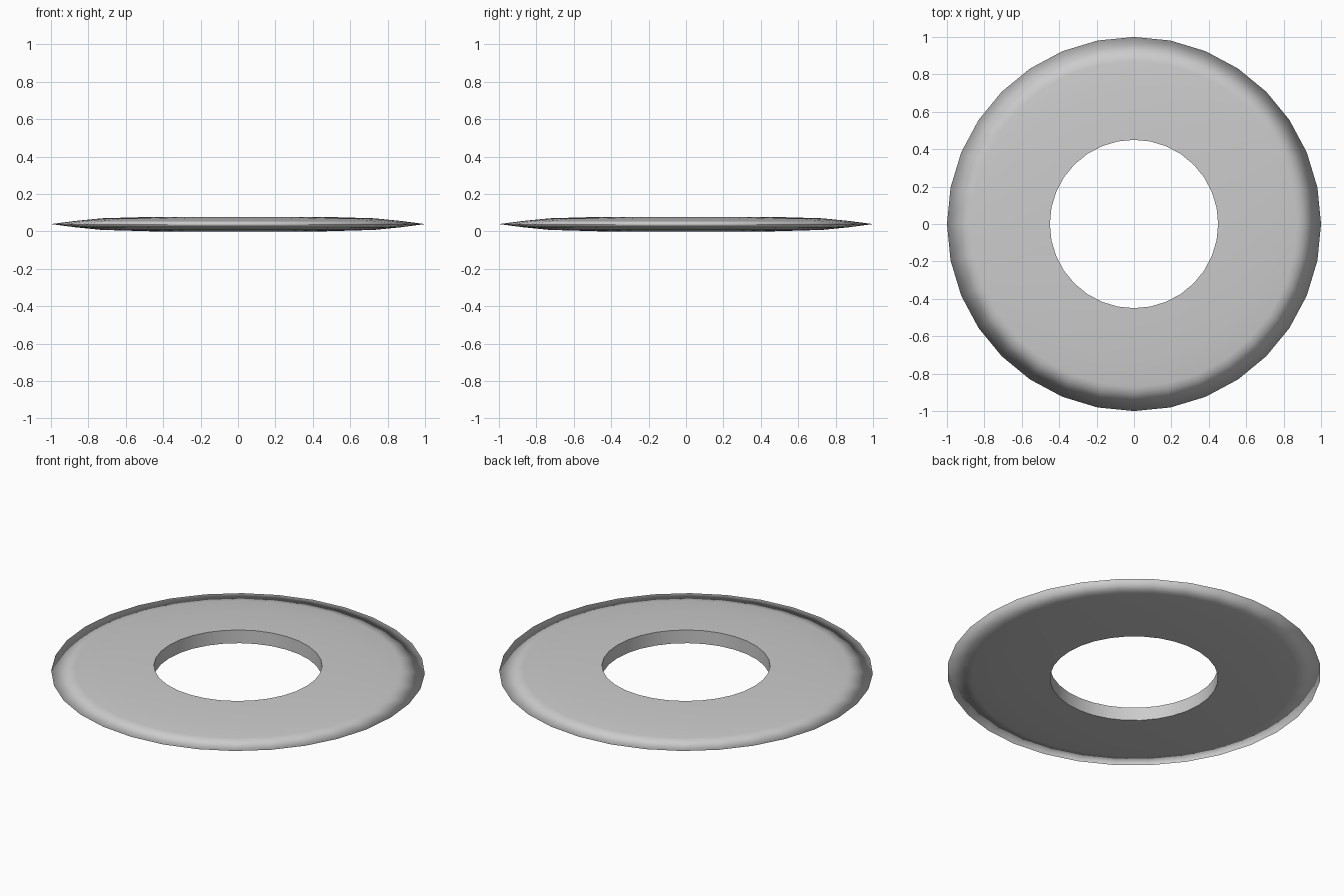
import bpy, bmesh, math

if "Cube" in bpy.data.objects:
    bpy.data.objects.remove(bpy.data.objects["Cube"])

SIDES = 32
# half profile (radius, height above mid-plane), inner wall to knife-thin rim
HALF = [(0.45, 0.039), (0.73, 0.031), (0.87, 0.017)]
MID = 0.041
profile = [(r, MID + h) for r, h in HALF] + [(1.0, MID)] + [(r, MID - h) for r, h in reversed(HALF)]

# lathed ring
bm = bmesh.new()
rings = []
for r, z in profile:
    ring = []
    for i in range(SIDES):
        a = 2 * math.pi * i / SIDES
        ring.append(bm.verts.new((r * math.cos(a), r * math.sin(a), z - 0.002)))
    rings.append(ring)
n = len(rings)
for k in range(n):
    a, b = rings[k], rings[(k + 1) % n]
    for i in range(SIDES):
        j = (i + 1) % SIDES
        bm.faces.new((a[i], b[i], b[j], a[j])).smooth = True

# crisp edges around the hole, soft rim
for ring in (rings[0], rings[-1]):
    for i in range(SIDES):
        bm.edges.get((ring[i], ring[(i + 1) % SIDES])).smooth = False
bmesh.ops.recalc_face_normals(bm, faces=bm.faces)

mesh = bpy.data.meshes.new("throwing_ring")
bm.to_mesh(mesh)
bm.free()
obj = bpy.data.objects.new("throwing_ring", mesh)
bpy.context.collection.objects.link(obj)
